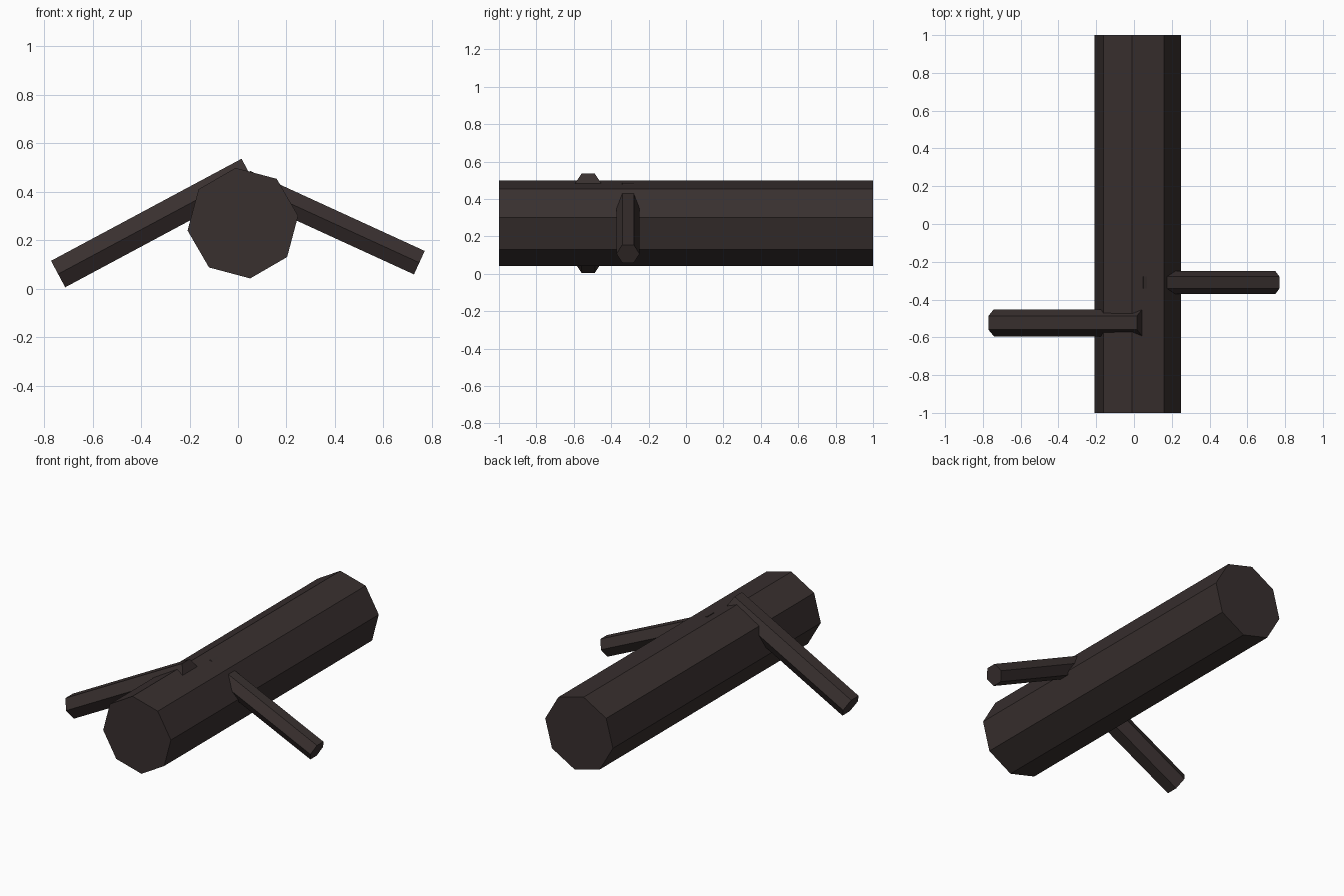
import bpy, bmesh
from math import cos, sin, tau, radians
from mathutils import Vector

cube = bpy.data.objects.get("Cube")
if cube:
    bpy.data.objects.remove(cube, do_unlink=True)

# Dark bark colour
bark = bpy.data.materials.new("dark_bark")
bark.use_nodes = True
colour = (0.040, 0.029, 0.028, 1)
bark.diffuse_color = colour
shader = next(n for n in bark.node_tree.nodes if n.type == 'BSDF_PRINCIPLED')
shader.inputs["Base Color"].default_value = colour
shader.inputs["Roughness"].default_value = 0.9


def prism(name, start, end, radius, sides, across, phase=0):
    """Capped prism from start to end; corner angles count from 'across'."""
    start, end, u = Vector(start), Vector(end), Vector(across)
    v = u.cross((end - start).normalized())
    bm = bmesh.new()
    rings = []
    for centre in (start, end):
        rings.append([bm.verts.new(centre + radius * (u * cos(a) + v * sin(a)))
                      for a in (phase + tau * i / sides for i in range(sides))])
    low, high = rings
    bm.faces.new(low)
    bm.faces.new(high)
    for i in range(sides):
        j = (i + 1) % sides
        bm.faces.new((low[i], low[j], high[j], high[i]))
    bmesh.ops.recalc_face_normals(bm, faces=bm.faces)
    mesh = bpy.data.meshes.new(name)
    bm.to_mesh(mesh)
    bm.free()
    mesh.materials.append(bark)
    obj = bpy.data.objects.new(name, mesh)
    bpy.context.collection.objects.link(obj)
    return obj


# Eight-sided trunk lying along y
prism("trunk", (0.02, -1, 0.27), (0.02, 1, 0.27), 0.23, 8, (1, 0, 0), radians(7.6))

# Six-sided branches running from inside the trunk down to either side
prism("right_branch", (0.044, -0.523, 0.481), (-0.742, -0.523, 0.06), 0.0715, 6, (0, 1, 0))
prism("left_branch", (0.028, -0.31, 0.437), (0.748, -0.31, 0.107), 0.0615, 6, (0, 1, 0))
